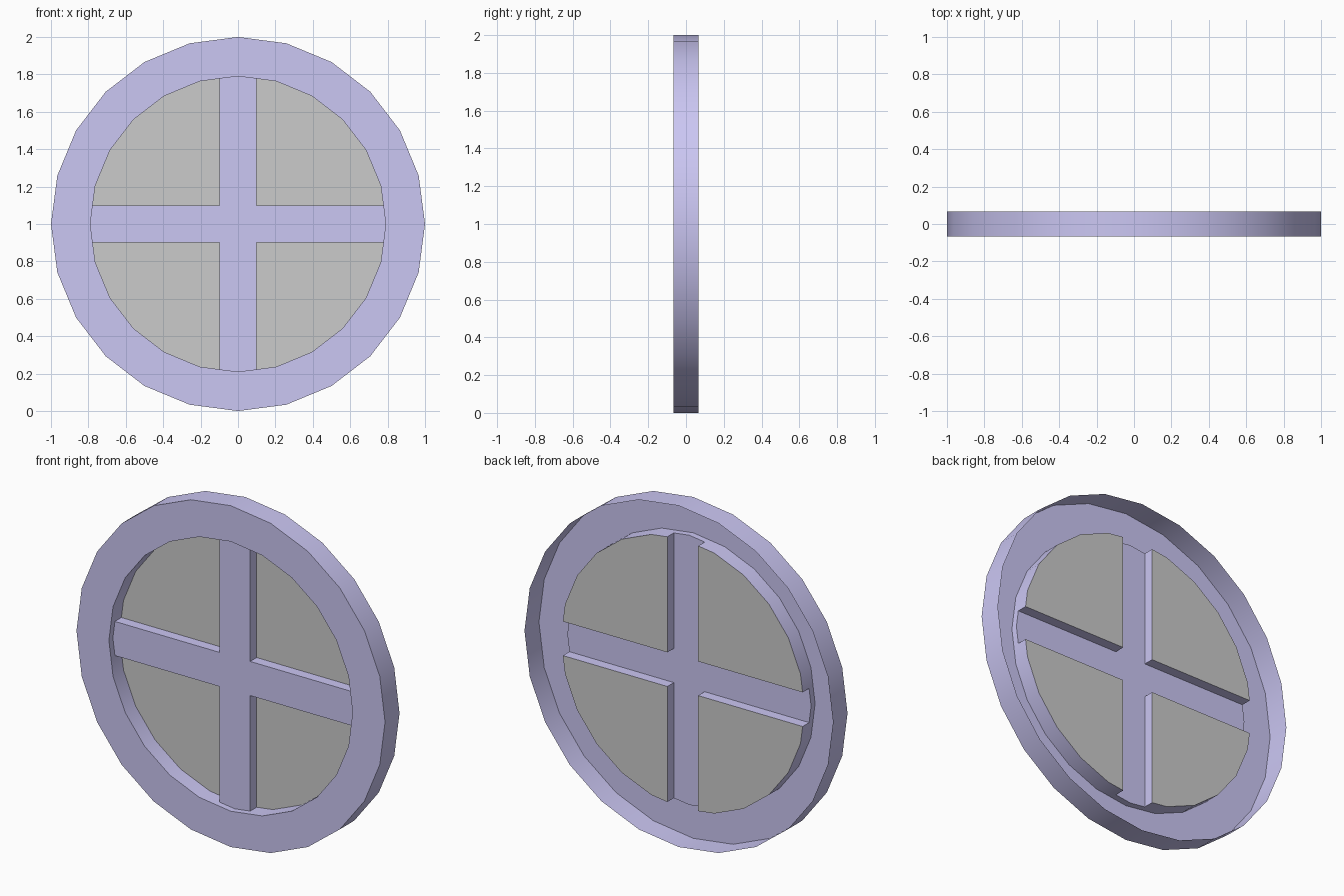
import bpy, bmesh
from math import sin, cos, pi

if "Cube" in bpy.data.objects:
    bpy.data.objects.remove(bpy.data.objects["Cube"])

SIDES = 24
R_OUT, R_IN = 1.0, 0.79          # ring radii
Y_FRONT, Y_BACK = -0.067, 0.067  # ring depth
Y_BAR, Y_PANE = -0.03, 0.03      # bar face and glass plane
W = 0.1                          # half width of a bar
CZ = 1.0                         # centre height


def on_circle(r, i):
    a = 2 * pi * i / SIDES
    return (r * cos(a), r * sin(a))


def turn(p, q):
    """Rotate a 2D point by q quarter turns."""
    for _ in range(q):
        p = (-p[1], p[0])
    return p


def build(name, faces, material=None):
    """Make an open sheet object from faces given as lists of (x, y, z)."""
    bm = bmesh.new()
    for f in faces:
        bm.faces.new([bm.verts.new(v) for v in f])
    bmesh.ops.remove_doubles(bm, verts=bm.verts, dist=1e-4)
    bmesh.ops.recalc_face_normals(bm, faces=bm.faces)
    if sum(f.normal.y * f.calc_area() for f in bm.faces) > 0:
        bmesh.ops.reverse_faces(bm, faces=bm.faces)
    mesh = bpy.data.meshes.new(name)
    bm.to_mesh(mesh)
    bm.free()
    ob = bpy.data.objects.new(name, mesh)
    bpy.context.collection.objects.link(ob)
    if material:
        mesh.materials.append(material)
    bpy.ops.object.select_all(action='DESELECT')
    bpy.context.view_layer.objects.active = ob
    ob.select_set(True)
    bpy.ops.object.shade_smooth_by_angle(angle=pi / 6)
    return ob


def at(p, y):
    return (p[0], y, CZ + p[1])


def wall(path, y0, y1):
    """Strip of quads along a 2D path between two depths."""
    return [[at(a, y0), at(b, y0), at(b, y1), at(a, y1)]
            for a, b in zip(path, path[1:])]


lilac = bpy.data.materials.new("lilac_paint")
lilac.diffuse_color = (0.6, 0.57, 0.9, 1)
lilac.use_nodes = True
lilac.node_tree.nodes["Principled BSDF"].inputs["Base Color"].default_value = lilac.diffuse_color

# One quarter of the opening: where the bar edges meet the ring, and the arc between
v0, v1 = on_circle(R_IN, 0), on_circle(R_IN, 1)
x_end = v0[0] + (v1[0] - v0[0]) * W / v1[1]
arc = [(x_end, W)] + [on_circle(R_IN, i) for i in range(1, SIDES // 4)] + [(W, x_end)]

# Ring: outer rim, front face and front lip of the inner wall; the back is open
outer = [on_circle(R_OUT, i) for i in range(SIDES + 1)]
inner = [on_circle(R_IN, i) for i in range(SIDES + 1)]
ring = wall(outer, Y_FRONT, Y_BACK) + wall(inner, Y_FRONT, Y_BAR)
for i in range(SIDES):
    ring.append([at(p, Y_FRONT) for p in (outer[i], outer[i + 1], inner[i + 1], inner[i])])

# Cross bars: hollow channels, open at the back
bars = [[at(turn((W, W), q), Y_BAR) for q in range(4)]]
panes = []
for q in range(4):
    quarter = [turn(p, q) for p in arc]
    corner = turn((W, W), q)
    ring += wall(quarter, Y_BAR, Y_PANE)
    arm = [(W, -W), (x_end, -W), (R_IN, 0), (x_end, W), (W, W)]
    bars.append([at(turn(p, q), Y_BAR) for p in arm])
    bars += wall([quarter[0], corner, quarter[-1]], Y_BAR, Y_PANE)
    # Glass pane in each quarter
    panes.append([at(p, Y_PANE) for p in [corner] + quarter])

build("ring_frame", ring, lilac)
build("cross_bars", bars, lilac)
build("window_panes", panes)
